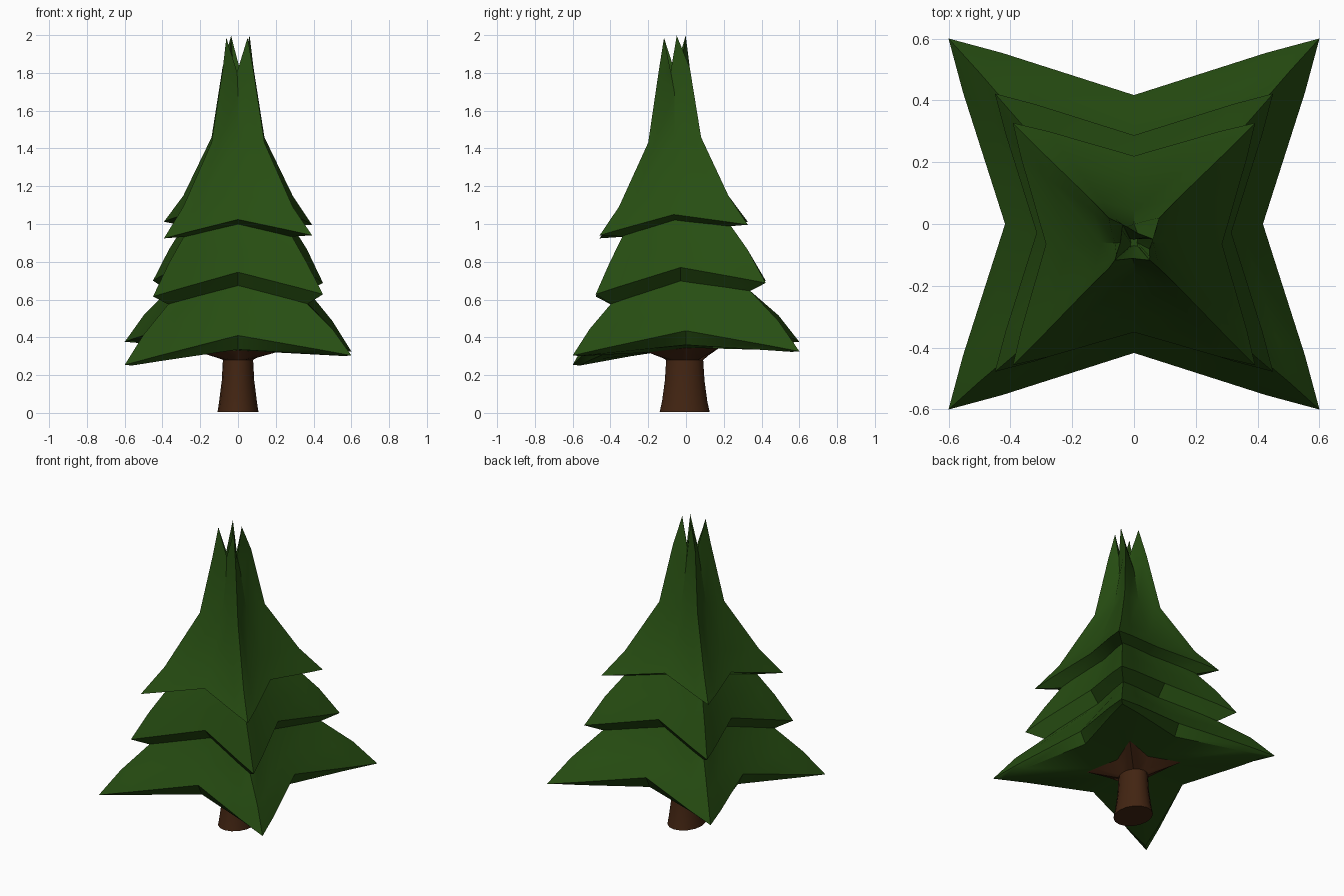
import bpy, bmesh, math
from mathutils import Vector

cube = bpy.data.objects.get("Cube")
if cube:
    bpy.data.objects.remove(cube, do_unlink=True)


def material(name, rgb):
    m = bpy.data.materials.new(name)
    m.use_nodes = True
    m.diffuse_color = (*rgb, 1)
    m.node_tree.nodes["Principled BSDF"].inputs["Base Color"].default_value = (*rgb, 1)
    return m


green = material("needle green", (0.020, 0.075, 0.006))
brown = material("bark brown", (0.055, 0.018, 0.006))

SQUARE = [(1, 1), (-1, 1), (-1, -1), (1, -1)]


def star(cy, a, m, zc, zm, twist=0.0, corners=SQUARE):
    """Four-pointed ring: corner reach a, side reach m, heights zc and zm."""
    lean = min(0.036, 0.1 * a)
    tips = []
    for (cx, cz), (sx, sy) in zip(corners, SQUARE):
        tips.append(Vector((cx * a, cz * a, zc + lean * sy + twist * sx * sy)))
    ring = []
    for i, tip in enumerate(tips):
        after = tips[(i + 1) % 4]
        mid = (tip + after) * 0.5 * (m / a)
        mid.z = zm + lean * mid.y / a
        ring += [tip, tip.lerp(mid, 0.3), mid, after.lerp(mid, 0.3)]
    for i, p in enumerate(ring):
        if i % 2:
            p.x, p.y = p.x * 1.015, p.y * 1.015
    return [p + Vector((0, cy, 0)) for p in ring]


def oval(rx, ry, z):
    """Sixteen-sided trunk ring, starting on the same diagonal as the stars."""
    angles = [math.pi / 4 + i * math.tau / 16 for i in range(16)]
    return [Vector((rx * math.cos(t), ry * math.sin(t) - 0.007, z)) for t in angles]


def loft(name, rings, mat, cap_start=False, cap_end=False):
    bm = bmesh.new()
    loops = [[bm.verts.new(p) for p in ring] for ring in rings]
    for low, high in zip(loops, loops[1:]):
        for i in range(16):
            j = (i + 1) % 16
            bm.faces.new((low[i], low[j], high[j], high[i]))
    if cap_start:
        bm.faces.new(loops[0][::-1])
    if cap_end:
        bm.faces.new(loops[-1])
    mesh = bpy.data.meshes.new(name)
    bm.to_mesh(mesh)
    bm.free()
    mesh.materials.append(mat)
    obj = bpy.data.objects.new(name, mesh)
    bpy.context.collection.objects.link(obj)
    bpy.ops.object.select_all(action='DESELECT')
    obj.select_set(True)
    bpy.context.view_layer.objects.active = obj
    bpy.ops.object.shade_smooth_by_angle(angle=math.radians(35))
    return obj


# Trunk flaring into the underside of the lowest branches
loft("trunk", [
    oval(0.108, 0.132, 0.006),
    oval(0.100, 0.120, 0.06),
    oval(0.086, 0.105, 0.17),
    oval(0.080, 0.098, 0.28),
    star(0, 0.20, 0.13, 0.34, 0.345),
], brown, cap_start=True)

# Lowest branches, from the underside over the rim and up
loft("lower_branches", [
    star(0, 0.20, 0.13, 0.34, 0.345),
    star(0, 0.56, 0.38, 0.312, 0.36, -0.025),
    star(0, 0.60, 0.417, 0.315, 0.435, -0.025),
    star(-0.01, 0.50, 0.345, 0.465, 0.54, -0.015),
    star(-0.03, 0.37, 0.26, 0.61, 0.69),
    star(-0.03, 0.32, 0.22, 0.71, 0.78),
], green)

# Middle branches
loft("middle_branches", [
    star(-0.03, 0.35, 0.245, 0.60, 0.685),
    star(-0.028, 0.45, 0.315, 0.658, 0.77, -0.006),
    star(-0.04, 0.365, 0.258, 0.83, 0.90),
    star(-0.05, 0.285, 0.20, 0.965, 1.04),
    star(-0.05, 0.24, 0.17, 1.05, 1.11),
], green)

# Top branches, ending in four points around a narrow hollow
POINTS = [(1.1, 0.3), (-0.65, 1.15), (-1.1, -0.9), (0.9, -0.9)]
loft("top_branches", [
    star(-0.055, 0.27, 0.19, 0.96, 1.015),
    star(-0.065, 0.392, 0.285, 0.968, 1.05, -0.008),
    star(-0.065, 0.29, 0.21, 1.12, 1.18),
    star(-0.06, 0.14, 0.105, 1.445, 1.46),
    star(-0.062, 0.082, 0.062, 1.82, 1.70),
    star(-0.066, 0.056, 0.05, 1.992, 1.81, 0, POINTS),
    star(-0.06, 0.012, 0.010, 1.58, 1.58),
], green, cap_end=True)
